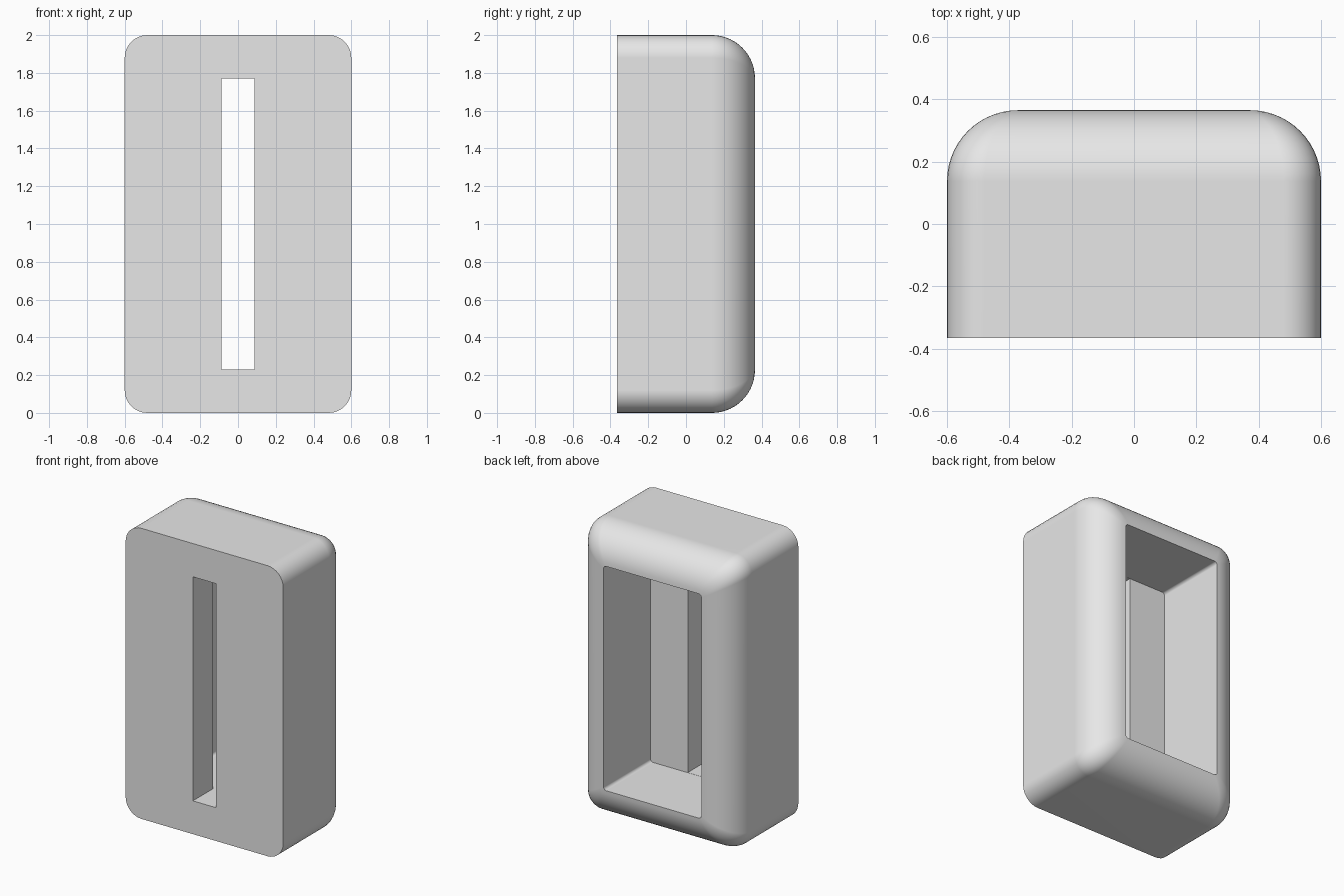
import bpy
import bmesh
import math

cube = bpy.data.objects.get("Cube")
if cube:
    bpy.data.objects.remove(cube, do_unlink=True)

HALF_X, HALF_Z, HALF_Y = 0.6, 1.0, 0.365
CORNER = 0.12          # outline corner radius
WALL = 0.228           # wall thickness, also the rear edge rounding
POCKET_CORNER = 0.02
POCKET_FLOOR = -0.145
CORNER_STEPS, EDGE_STEPS = 8, 14


def rounded_ring(bm, half_x, half_z, radius, y):
    """Loop of vertices round a rounded rectangle facing the front."""
    ring = []
    for i, (sx, sz) in enumerate(((1, 1), (-1, 1), (-1, -1), (1, -1))):
        for k in range(CORNER_STEPS + 1):
            a = (i + k / CORNER_STEPS) * math.pi / 2
            x = sx * (half_x - radius) + radius * math.cos(a)
            z = sz * (half_z - radius) + radius * math.sin(a)
            ring.append(bm.verts.new((x, y, z + HALF_Z)))
    return ring


bm = bmesh.new()
pocket = (HALF_X - WALL, HALF_Z - WALL, POCKET_CORNER)
slot = (0.088, HALF_Z - WALL - 0.001, 0)

# Slot mouth and flat front
rings = [rounded_ring(bm, *slot, -HALF_Y),
         rounded_ring(bm, HALF_X, HALF_Z, CORNER, -HALF_Y)]

# Sides rolling over the rounded rear edge to the pocket rim
for s in range(EDGE_STEPS + 1):
    a = s / EDGE_STEPS * math.pi / 2
    inset = 1 - math.cos(a)
    rings.append(rounded_ring(
        bm, HALF_X - WALL * inset, HALF_Z - WALL * inset,
        CORNER + (POCKET_CORNER - CORNER) * inset,
        HALF_Y - WALL + WALL * math.sin(a)))

# Pocket walls, then its floor up to the slot
rings.append(rounded_ring(bm, *pocket, POCKET_FLOOR))
rings.append(rounded_ring(bm, *slot, POCKET_FLOOR))

# Skin the closed chain of rings
for a, b in zip(rings, rings[1:] + rings[:1]):
    n = len(a)
    for i in range(n):
        j = (i + 1) % n
        bm.faces.new((a[i], a[j], b[j], b[i]))
bmesh.ops.remove_doubles(bm, verts=bm.verts, dist=0.0001)
bmesh.ops.recalc_face_normals(bm, faces=bm.faces)

mesh = bpy.data.meshes.new("slotted_housing")
bm.to_mesh(mesh)
bm.free()
housing = bpy.data.objects.new("slotted_housing", mesh)
bpy.context.collection.objects.link(housing)

# Plain grey finish
grey = bpy.data.materials.new("light_grey")
grey.use_nodes = True
colour = (0.8, 0.8, 0.8, 1)
grey.diffuse_color = colour
grey.node_tree.nodes["Principled BSDF"].inputs["Base Color"].default_value = colour
mesh.materials.append(grey)

# Smooth curves with crisp rims and flat sides
bpy.ops.object.select_all(action="DESELECT")
housing.select_set(True)
bpy.context.view_layer.objects.active = housing
bpy.ops.object.shade_smooth_by_angle(angle=math.radians(30))
weighted = housing.modifiers.new("flat_sides", "WEIGHTED_NORMAL")
weighted.keep_sharp = True
